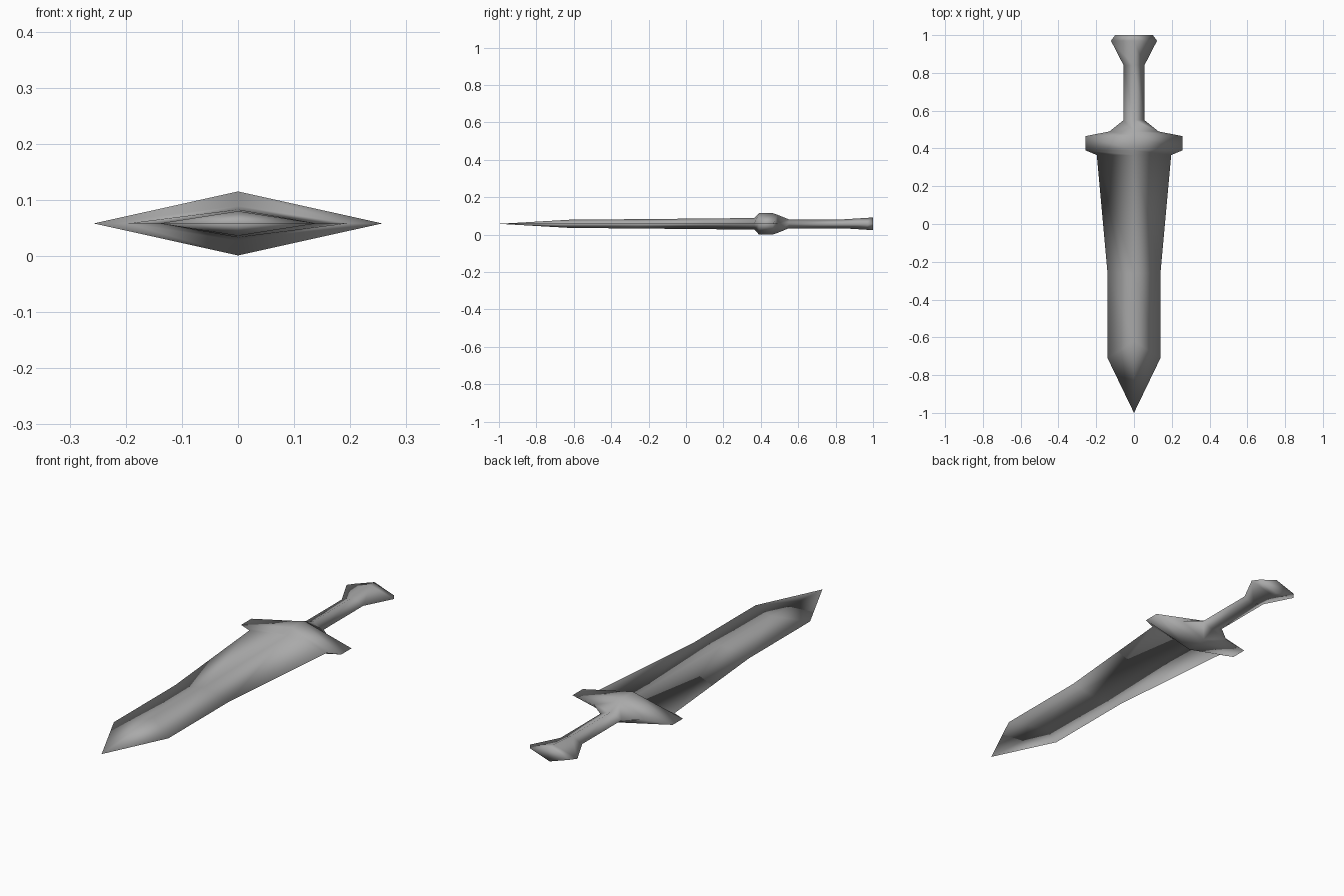
import bpy
import bmesh

cube = bpy.data.objects.get("Cube")
if cube:
    bpy.data.objects.remove(cube, do_unlink=True)

MID_Z = 0.058

steel = bpy.data.materials.new("grey_steel")
steel.use_nodes = True
colour = (0.4, 0.4, 0.4, 1.0)
steel.diffuse_color = colour
steel.node_tree.nodes["Principled BSDF"].inputs["Base Color"].default_value = colour

# Diamond sections from tip to pommel: edge y, ridge y, half width, half thickness
blade = [(-0.71, -0.62, 0.14, 0.022), (-0.26, -0.26, 0.14, 0.025), (0.365, 0.365, 0.197, 0.031)]
guard = [(0.39, 0.39, 0.257, 0.057), (0.465, 0.465, 0.257, 0.057), (0.49, 0.49, 0.13, 0.048)]
grip = [(0.55, 0.55, 0.055, 0.024), (0.84, 0.84, 0.055, 0.024)]
pommel = [(0.97, 0.97, 0.122, 0.032), (1.0, 1.0, 0.10, 0.034)]

bm = bmesh.new()


def diamond(edge_y, ridge_y, half_w, half_t):
    """One ring: left edge, top ridge, right edge, bottom ridge."""
    return [bm.verts.new(p) for p in (
        (half_w, edge_y, MID_Z), (0, ridge_y, MID_Z + half_t),
        (-half_w, edge_y, MID_Z), (0, ridge_y, MID_Z - half_t))]


rings = [diamond(*s) for s in blade + guard + grip + pommel]

# Skin between neighbouring rings
for a, b in zip(rings, rings[1:]):
    for i in range(4):
        j = (i + 1) % 4
        bm.faces.new((a[i], a[j], b[j], b[i]))

# Blade point and pommel cap
tip = bm.verts.new((0, -1, MID_Z))
for i in range(4):
    bm.faces.new((tip, rings[0][(i + 1) % 4], rings[0][i]))
bm.faces.new(rings[-1])

bmesh.ops.recalc_face_normals(bm, faces=bm.faces)
for face in bm.faces:
    face.smooth = True

mesh = bpy.data.meshes.new("dagger")
bm.to_mesh(mesh)
bm.free()
mesh.materials.append(steel)
bpy.context.collection.objects.link(bpy.data.objects.new("dagger", mesh))
